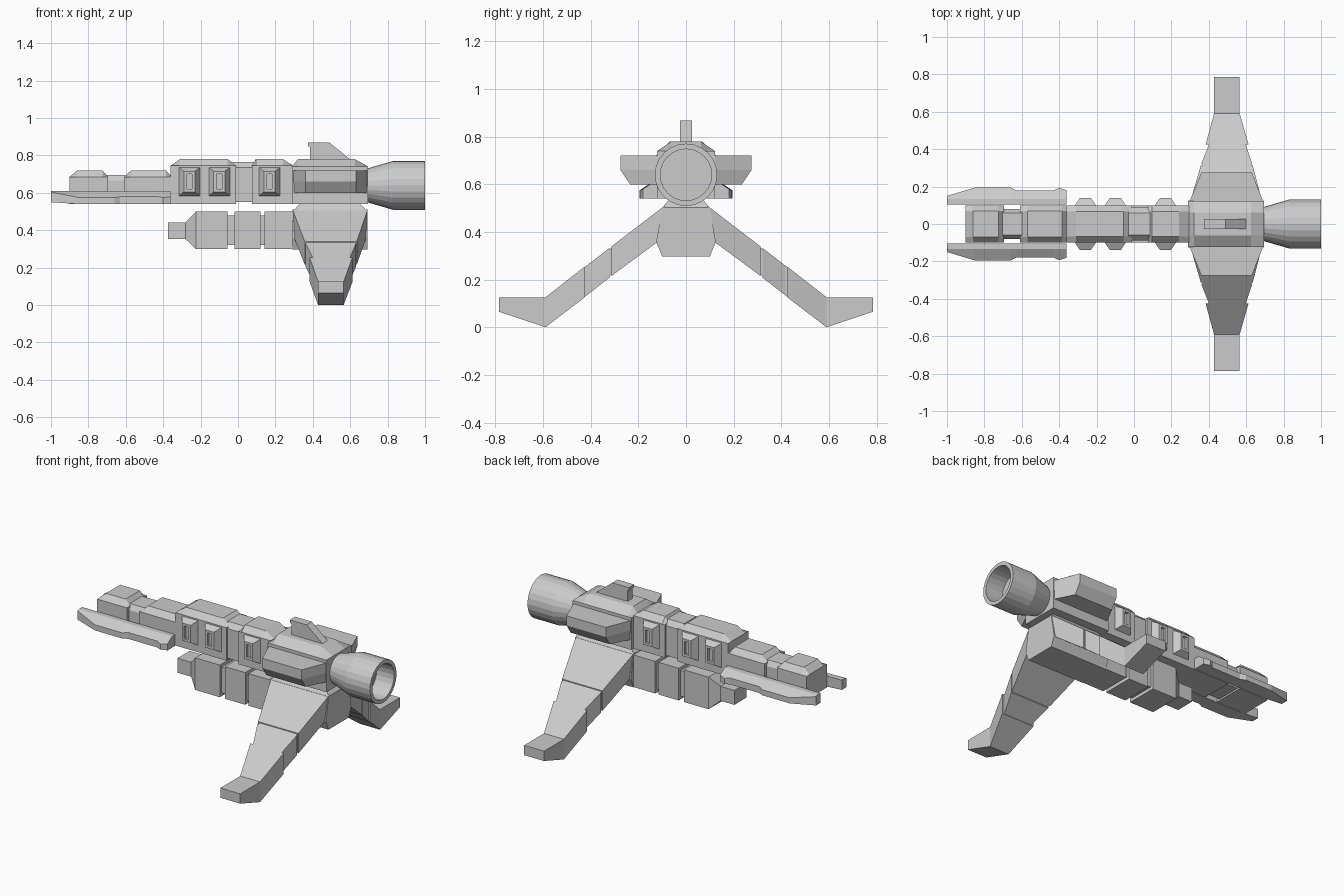
import bpy, bmesh, math

if "Cube" in bpy.data.objects:
    bpy.data.objects.remove(bpy.data.objects["Cube"])


def loft(name, sections, mirror=False):
    """Skin equal-sized rings of 3D points and cap both ends."""
    bm = bmesh.new()
    rings = [[bm.verts.new(p) for p in s] for s in sections]
    n = len(rings[0])
    for a, b in zip(rings, rings[1:]):
        for i in range(n):
            j = (i + 1) % n
            bm.faces.new((a[i], a[j], b[j], b[i]))
    bm.faces.new(rings[0])
    bm.faces.new(rings[-1])
    bmesh.ops.recalc_face_normals(bm, faces=bm.faces)
    me = bpy.data.meshes.new(name)
    bm.to_mesh(me)
    bm.free()
    ob = bpy.data.objects.new(name, me)
    bpy.context.collection.objects.link(ob)
    if mirror:
        ob.modifiers.new("Mirror", 'MIRROR').use_axis = (False, True, False)
    return ob


def profile(x, w, z0, zs, wt, zt):
    """Hull cross-section: vertical sides up to zs, chamfered to a top of half width wt."""
    return [(x, -w, z0), (x, w, z0), (x, w, zs), (x, wt, zt), (x, -wt, zt), (x, -w, zs)]


def block(name, x0, x1, w, z0, zs, wt, zt, c0=0, c1=0):
    """Hull piece with top sloping down over c0 / c1 at its ends."""
    secs = []
    if c0:
        secs.append(profile(x0, w, z0, zs, wt, zs + 0.001))
    secs.append(profile(x0 + c0, w, z0, zs, wt, zt))
    secs.append(profile(x1 - c1, w, z0, zs, wt, zt))
    if c1:
        secs.append(profile(x1, w, z0, zs, wt, zs + 0.001))
    return loft(name, secs)


def box_ring(x, y, z):
    return [(x, -y, z[0]), (x, y, z[0]), (x, y, z[1]), (x, -y, z[1])]


def rect_xz(y, x0, x1, z0, z1):
    return [(x0, y, z0), (x1, y, z0), (x1, y, z1), (x0, y, z1)]


# Main hull: two blocks joined by a recessed collar
block("hull_front", -0.36, -0.01, 0.1, 0.54, 0.745, 0.068, 0.78, 0.05, 0.045)
block("hull_collar", -0.03, 0.10, 0.088, 0.55, 0.735, 0.06, 0.765)
block("hull_middle", 0.075, 0.295, 0.1, 0.54, 0.745, 0.068, 0.78, 0.02, 0.055)
block("hull_rear", 0.29, 0.695, 0.122, 0.54, 0.74, 0.062, 0.78, 0.03, 0.07)

# Nose section
block("nose_rear", -0.61, -0.355, 0.1, 0.54, 0.685, 0.07, 0.72, 0.04, 0.03)
block("nose_collar", -0.71, -0.60, 0.08, 0.55, 0.665, 0.06, 0.695)
block("nose_tip", -0.90, -0.695, 0.1, 0.54, 0.685, 0.07, 0.72, 0.04, 0.03)

# Fork prongs: outer edge and upper bevel vary along the length
prong = []
for x, outer, low, shoulder in [(-1, .15, .55, .605), (-.85, .195, .54, .575),
                                (-.66, .195, .54, .575), (-.63, .18, .54, .58),
                                (-.43, .18, .54, .58), (-.40, .193, .54, .575),
                                (-.36, .18, .54, .58)]:
    prong.append([(x, .104, low), (x, outer, low), (x, outer, shoulder),
                  (x, .135, .61), (x, .104, .61)])
loft("fork_prong", prong, True)

# Raised side hatches with a recessed slot
for i, cx in enumerate((-0.26, -0.10, 0.168)):
    cz = 0.66
    rings = [(0.095, .056, .076), (0.1, .056, .076), (0.138, .03, .055),
             (0.138, .014, .04), (0.122, .014, .04)]
    loft(f"side_hatch_{i + 1}",
         [rect_xz(y, cx - a, cx + a, cz - b, cz + b) for y, a, b in rings], True)

# Side pods on the rear hull
pod = []
for x, o1, o2 in [(0.295, .115, .11), (0.36, .275, .235), (0.63, .275, .235), (0.693, .115, .11)]:
    pod.append([(x, .08, .60), (x, o2, .60), (x, o1, .66), (x, o1, .72), (x, .08, .72)])
loft("side_pod", pod, True)

# Dorsal fin
fin = [(.385, .76), (.385, .845), (.375, .85), (.375, .868), (.49, .868), (.605, .775), (.605, .76)]
loft("dorsal_fin", [[(x, y, z) for x, z in fin] for y in (-.026, .026)])

# Hollow engine nozzle
SIDES = 24
loft("engine_nozzle", [[(x, r * math.cos(2 * math.pi * k / SIDES),
                         .64 + r * math.sin(2 * math.pi * k / SIDES)) for k in range(SIDES)]
                       for x, r in [(.65, .09), (.69, .09), (.83, .131), (1, .131),
                                    (1, .108), (.88, .108)]])

# Lower boom with tapered tip and two grooves
loft("lower_boom", [box_ring(x, w, z) for x, w, z in [
    (-.375, .06, (.352, .442)), (-.28, .06, (.352, .442)), (-.225, .1, (.30, .50)),
    (-.055, .1, (.30, .50)), (-.055, .082, (.32, .48)), (-.02, .082, (.32, .48)),
    (-.02, .1, (.30, .50)), (.12, .1, (.30, .50)), (.12, .082, (.32, .48)),
    (.142, .082, (.32, .48)), (.142, .1, (.30, .50)), (.30, .1, (.30, .50))]])

# Leg mount block and neck up to the hull
loft("leg_mount", [[(x, s * y, z) for s, y, z in
                    [(-1, .1, .298), (1, .1, .298), (1, .125, .357), (1, .1, .503),
                     (-1, .1, .503), (-1, .125, .357)]] for x in (.292, .693)])
loft("mount_neck", [[(x0, -y, z), (x1, -y, z), (x1, y, z), (x0, y, z)]
                    for x0, x1, y, z in [(.292, .693, .1, .50), (.335, .65, .065, .545)]])

# Splayed legs with joint grooves and flat feet
leg = [(.09, .292, .693, .51, .38), (.312, .357, .635, .340, .216),
       (.312, .365, .627, .334, .222), (.322, .365, .627, .326, .214),
       (.322, .360, .632, .332, .208), (.418, .398, .60, .258, .133),
       (.426, .398, .60, .252, .127), (.426, .383, .612, .254, .125),
       (.59, .428, .565, .126, .0), (.785, .428, .565, .126, .065)]
loft("leg", [rect_xz(y, a, b, lo, hi) for y, a, b, hi, lo in leg], True)
